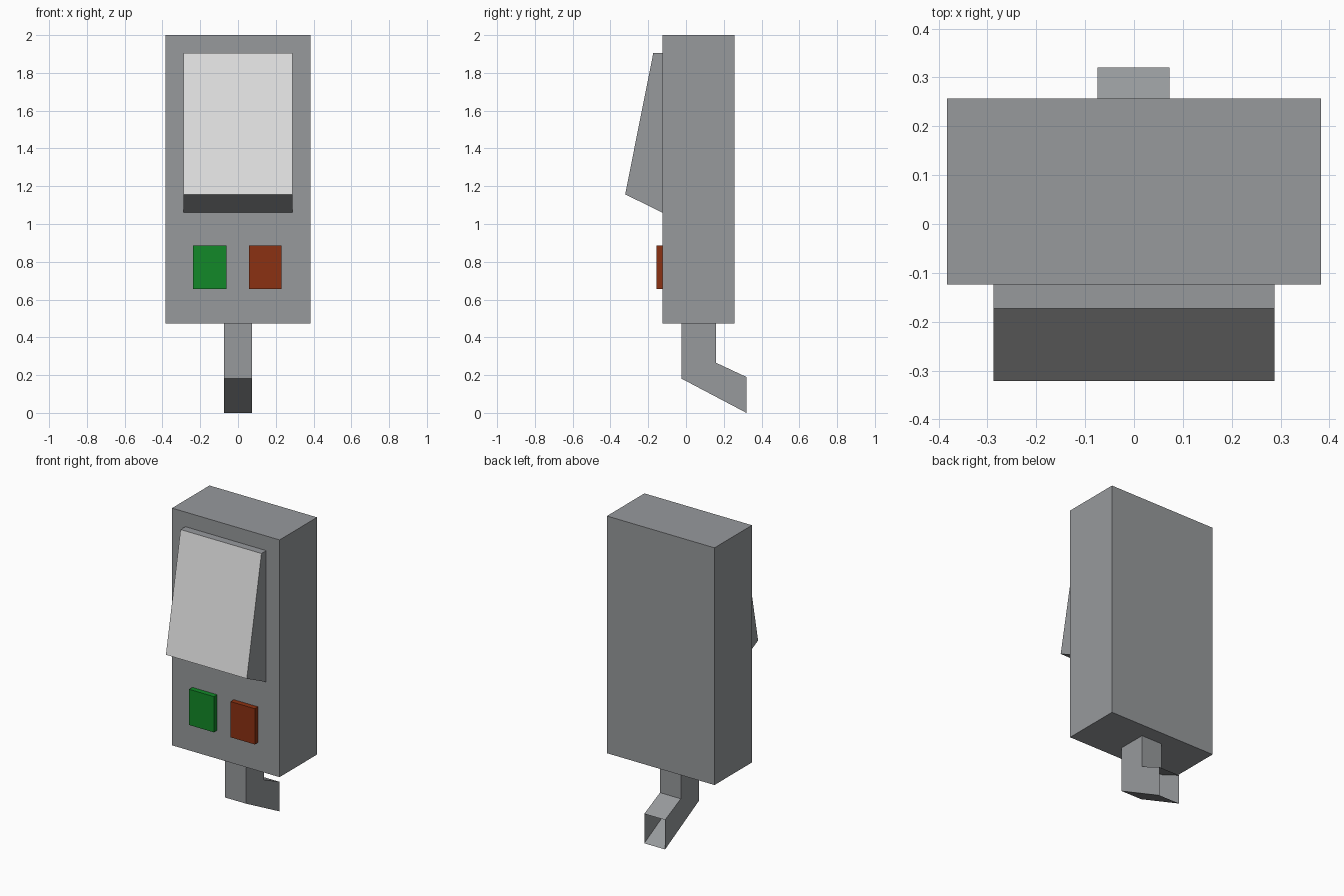
import bpy
import bmesh

cube = bpy.data.objects.get("Cube")
if cube:
    bpy.data.objects.remove(cube, do_unlink=True)


def material(name, rgb):
    mat = bpy.data.materials.new(name)
    mat.use_nodes = True
    colour = (*rgb, 1)
    mat.diffuse_color = colour
    mat.node_tree.nodes["Principled BSDF"].inputs["Base Color"].default_value = colour
    return mat


grey = material("casing grey", (0.31, 0.322, 0.335))
pale = material("screen pale grey", (0.74, 0.74, 0.74))
green = material("button green", (0.006, 0.25, 0.021))
rust = material("button rust red", (0.26, 0.031, 0.006))


def extrude_profile(name, profile, x0, x1, mats, edit=None):
    """Sweep a closed (y, z) side profile from x0 to x1."""
    bm = bmesh.new()
    face = bm.faces.new([bm.verts.new((x0, y, z)) for y, z in profile])
    swept = bmesh.ops.extrude_face_region(bm, geom=[face])["geom"]
    verts = [v for v in swept if isinstance(v, bmesh.types.BMVert)]
    bmesh.ops.translate(bm, verts=verts, vec=(x1 - x0, 0, 0))
    bmesh.ops.recalc_face_normals(bm, faces=bm.faces)
    if edit:
        edit(bm)
    mesh = bpy.data.meshes.new(name)
    bm.to_mesh(mesh)
    bm.free()
    for mat in mats:
        mesh.materials.append(mat)
    obj = bpy.data.objects.new(name, mesh)
    bpy.context.collection.objects.link(obj)
    return obj


def rectangle(y0, y1, z0, z1):
    return [(y0, z0), (y1, z0), (y1, z1), (y0, z1)]


def paint_front(bm):
    # The display surface is the face pointing most directly forward
    min(bm.faces, key=lambda f: f.normal.y).material_index = 1


def open_rear(bm):
    # The bent spout is hollow at its rear end
    end = max(bm.faces, key=lambda f: f.calc_center_median().y)
    bmesh.ops.delete(bm, geom=[end], context='FACES_ONLY')


# Main casing
FRONT = -0.124
extrude_profile("casing", rectangle(FRONT, 0.257, 0.473, 2.0), -0.383, 0.383, [grey])

# Tilted screen housing with a pale display face
screen = [(FRONT, 1.06), (-0.322, 1.157), (-0.173, 1.906), (FRONT, 1.906)]
extrude_profile("screen", screen, -0.288, 0.288, [grey, pale], paint_front)

# Pair of push buttons
buttons = rectangle(-0.157, FRONT, 0.655, 0.885)
extrude_profile("green_button", buttons, -0.238, -0.062, [green])
extrude_profile("red_button", buttons, 0.057, 0.23, [rust])

# Bent spout under the casing
spout = [(-0.025, 0.473), (-0.025, 0.182), (0.32, 0.0),
         (0.32, 0.19), (0.16, 0.265), (0.16, 0.473)]
extrude_profile("spout", spout, -0.075, 0.073, [grey], open_rear)
